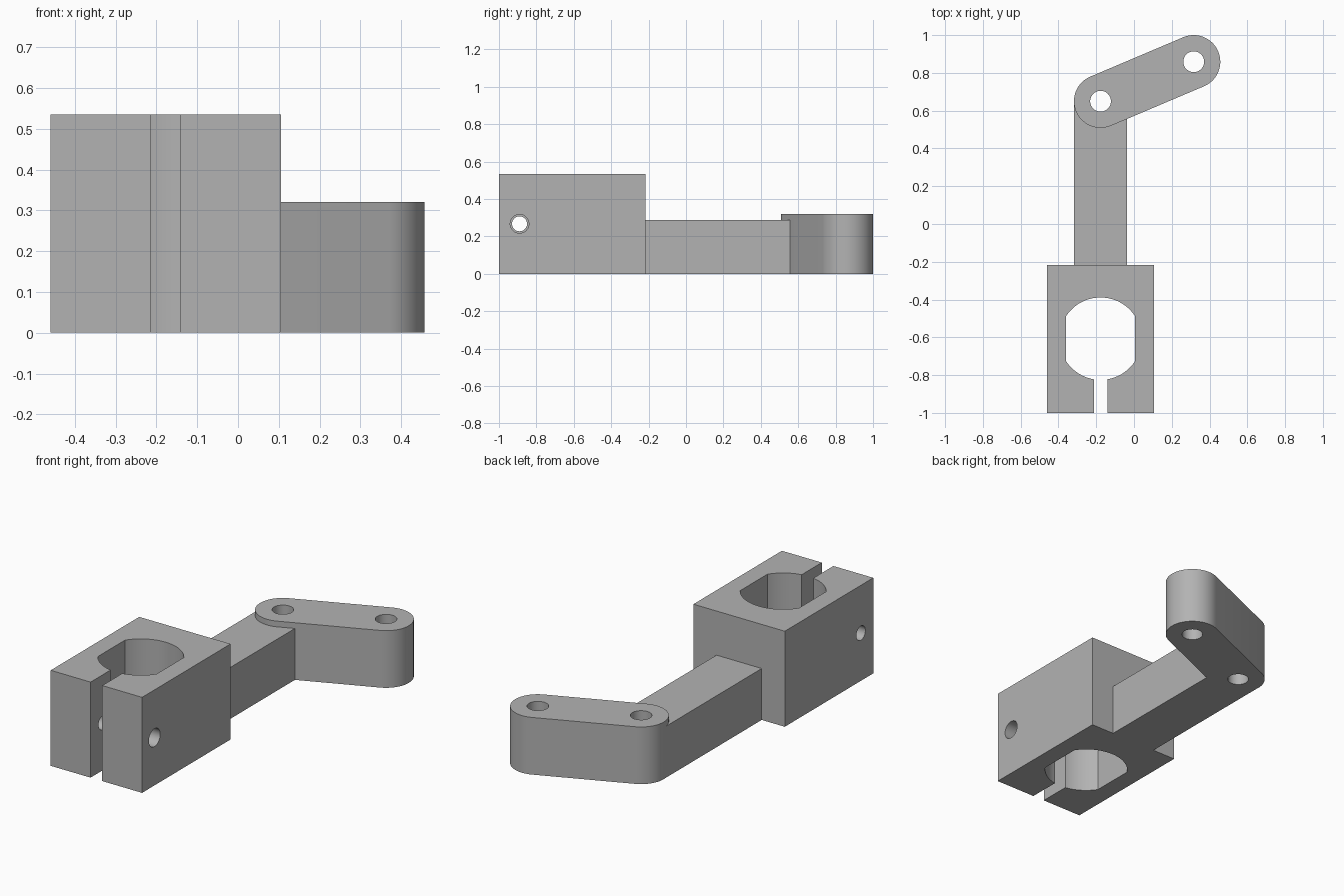
import bpy, bmesh
from math import acos, asin, atan2, cos, sin, pi
from mathutils import Vector

cube = bpy.data.objects.get("Cube")
if cube:
    bpy.data.objects.remove(cube, do_unlink=True)

grey = bpy.data.materials.new("plain grey")
grey.use_nodes = True
grey.diffuse_color = (0.45, 0.45, 0.45, 1)
grey.node_tree.nodes["Principled BSDF"].inputs["Base Color"].default_value = (0.45, 0.45, 0.45, 1)

AXIS = -0.177          # shared centre line of clamp and arm
BLOCK_H, ARM_H, LINK_H = 0.535, 0.288, 0.32


def arc(centre, radius, start, end, steps=32):
    return [(centre[0] + radius * cos(start + (end - start) * i / steps),
             centre[1] + radius * sin(start + (end - start) * i / steps))
            for i in range(steps + 1)]


def prism(name, outline, z0, z1):
    """Extrude a plan outline from z0 up to z1."""
    bm = bmesh.new()
    face = bm.faces.new([bm.verts.new((x, y, z0)) for x, y in outline])
    top = bmesh.ops.extrude_face_region(bm, geom=[face])["geom"]
    bmesh.ops.translate(bm, vec=(0, 0, z1 - z0),
                        verts=[g for g in top if isinstance(g, bmesh.types.BMVert)])
    bmesh.ops.recalc_face_normals(bm, faces=bm.faces)
    mesh = bpy.data.meshes.new(name)
    bm.to_mesh(mesh)
    bm.free()
    obj = bpy.data.objects.new(name, mesh)
    bpy.context.collection.objects.link(obj)
    mesh.materials.append(grey)
    return obj


def rod(radius, length):
    """Upright cutter rod centred on the origin."""
    return prism("cutter", arc((0, 0), radius, 0, 2 * pi, 48)[:-1], -length / 2, length / 2)


def combine(obj, other, operation):
    """Apply a boolean and discard the second object."""
    bpy.context.view_layer.update()
    mod = obj.modifiers.new("boolean", 'BOOLEAN')
    mod.operation, mod.object, mod.solver = operation, other, 'EXACT'
    bpy.context.view_layer.objects.active = obj
    bpy.ops.object.modifier_apply(modifier=mod.name)
    bpy.data.objects.remove(other, do_unlink=True)


# Clamp block: split ring outline with a flat-sided bore
bore, bore_r, flat, slot = (AXIS, -0.607), 0.218, 0.182, 0.036
left, right, front, back = AXIS - 0.283, AXIS + 0.283, -1.0, -0.217
a, s = acos(flat / bore_r), asin(slot / bore_r)
outline = [(AXIS + slot, front), (right, front), (right, back), (left, back),
           (left, front), (AXIS - slot, front)]
outline += arc(bore, bore_r, -pi / 2 - s, -pi + a, 16)
outline += arc(bore, bore_r, pi - a, a)
outline += arc(bore, bore_r, -a, -pi / 2 + s, 16)
clamp = prism("clamp_block", outline, 0, BLOCK_H)

# Cross bolt hole: wider clearance through the left jaw
for x, radius in ((left, 0.04), (right, 0.05)):
    cutter = rod(radius, 0.5)
    cutter.rotation_euler.y = pi / 2
    cutter.location = (x, -0.89, BLOCK_H / 2)
    combine(clamp, cutter, 'DIFFERENCE')

# Straight arm joined to the slanted, round-ended link
near, far, link_r = Vector((AXIS, 0.65)), Vector((0.316, 0.859)), 0.141
tilt = atan2(far.y - near.y, far.x - near.x)
link = prism("arm_and_link",
             arc(near, link_r, tilt + pi / 2, tilt + 3 * pi / 2)
             + arc(far, link_r, tilt - pi / 2, tilt + pi / 2), 0, LINK_H)
half = 0.14
arm = prism("arm", [(AXIS - half, back), (AXIS + half, back),
                    (AXIS + half, near.y), (AXIS - half, near.y)], 0, ARM_H)
combine(link, arm, 'UNION')

# Pivot holes
for centre in (near, far):
    cutter = rod(0.055, 1)
    cutter.location = (centre.x, centre.y, 0)
    combine(link, cutter, 'DIFFERENCE')

# Smooth curved walls, keep edges crisp
for obj in (clamp, link):
    bpy.ops.object.select_all(action='DESELECT')
    obj.select_set(True)
    bpy.context.view_layer.objects.active = obj
    bpy.ops.object.shade_smooth_by_angle(angle=pi / 6)
